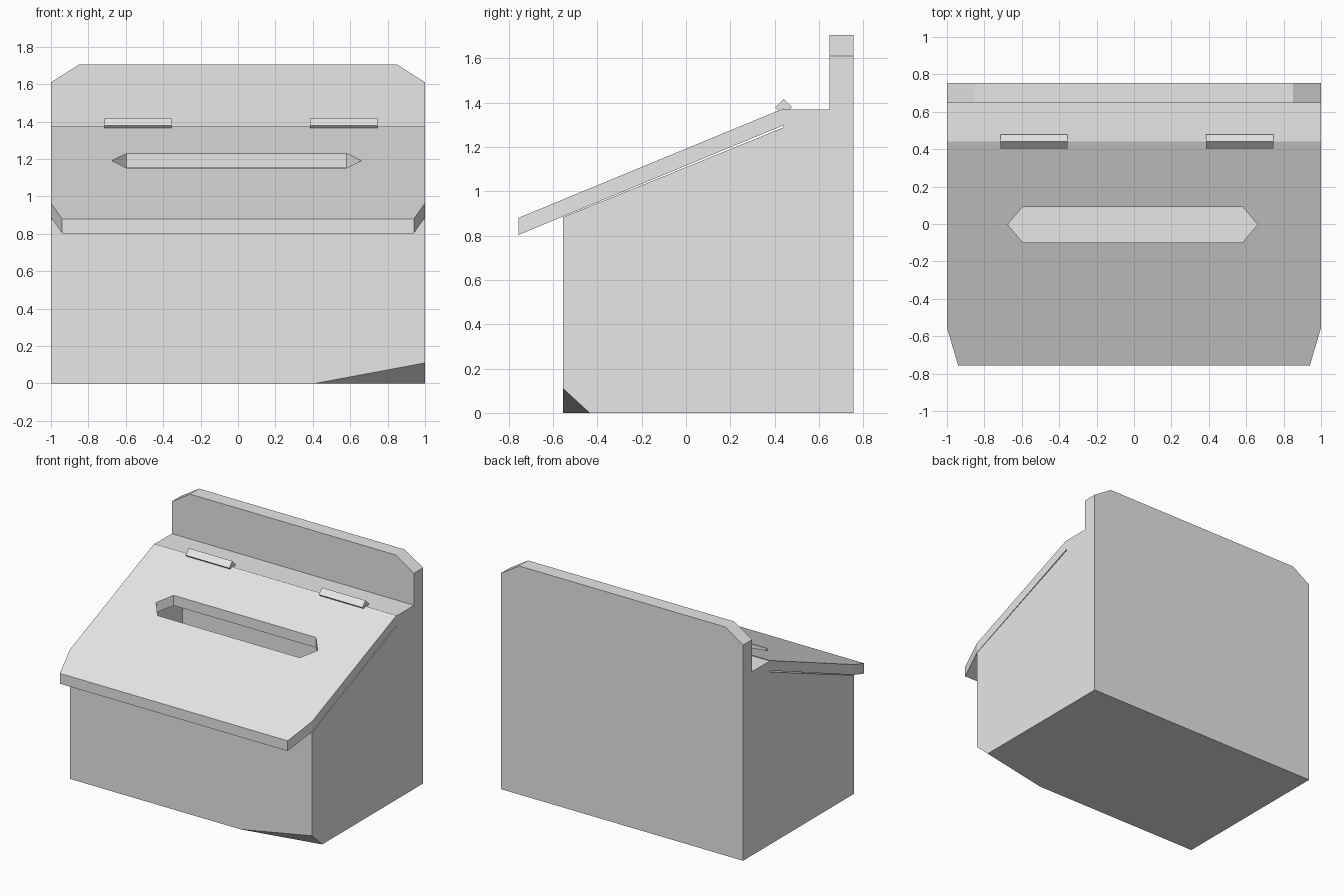
import bpy, bmesh
from mathutils import Vector

if "Cube" in bpy.data.objects:
    bpy.data.objects.remove(bpy.data.objects["Cube"])

grey = bpy.data.materials.new("light_grey")
grey.use_nodes = True
grey.diffuse_color = (0.8, 0.8, 0.8, 1)
grey.node_tree.nodes["Principled BSDF"].inputs["Base Color"].default_value = (0.8, 0.8, 0.8, 1)


def prism(name, profile, start, end, axis="x", cuts=()):
    """Extrude a closed profile along an axis, then slice corners off with planes."""
    place = (lambda p, t: (t, p[0], p[1])) if axis == "x" else (lambda p, t: (p[0], p[1], t))
    bm = bmesh.new()
    face = bm.faces.new([bm.verts.new(place(p, start)) for p in profile])
    solid = bmesh.ops.extrude_face_region(bm, geom=[face])
    move = Vector(place((0, 0), end - start))
    bmesh.ops.translate(bm, vec=move, verts=[v for v in solid["geom"] if isinstance(v, bmesh.types.BMVert)])
    for point, normal in cuts:
        bmesh.ops.bisect_plane(bm, geom=bm.verts[:] + bm.edges[:] + bm.faces[:],
                               plane_co=point, plane_no=normal, clear_outer=True)
        bmesh.ops.holes_fill(bm, edges=[e for e in bm.edges if e.is_boundary])
    bmesh.ops.recalc_face_normals(bm, faces=bm.faces)
    mesh = bpy.data.meshes.new(name)
    bm.to_mesh(mesh)
    bm.free()
    mesh.materials.append(grey)
    obj = bpy.data.objects.new(name, mesh)
    bpy.context.collection.objects.link(obj)
    return obj


def carve(obj, cutter):
    """Subtract the cutter and discard it."""
    mod = obj.modifiers.new("carve", "BOOLEAN")
    mod.operation, mod.solver, mod.object = "DIFFERENCE", "EXACT", cutter
    cutter.hide_render = True
    bpy.context.view_layer.objects.active = obj
    bpy.ops.object.modifier_apply(modifier=mod.name)
    bpy.data.objects.remove(cutter)


# Box body with raised back board, clipped top corners and one chipped foot corner
body_profile = [(-0.555, 0), (0.755, 0), (0.755, 1.705), (0.648, 1.705),
                (0.648, 1.37), (0.44, 1.37), (0.44, 1.288), (-0.555, 0.883)]
corner_cuts = [((s * 0.85, 0, 1.705), (s * 0.095, 0, 0.15)) for s in (-1, 1)]
chip_cut = ((1, -0.555, 0.11), (1 / 0.59, -1 / 0.12, -1 / 0.11))
body = prism("box_body", body_profile, -1, 1, cuts=corner_cuts + [chip_cut])

# Hollow interior, open under the lid
inside = [(-0.495, 0.06), (0.69, 0.06), (0.69, 1.25), (0.38, 1.25), (0.38, 1.5), (-0.495, 1.5)]
carve(body, prism("interior_cutter", inside, -0.94, 0.94))

# Sloping lid with tapered front corners
lid_profile = [(-0.757, 0.803), (0.44, 1.298), (0.44, 1.374), (-0.757, 0.88)]
lid_cuts = [((s, -0.555, 0), (s * 0.202, -0.06, 0)) for s in (-1, 1)]
lid = prism("lid", lid_profile, -1, 1, cuts=lid_cuts)

# Pointed slot through the lid
slot = [(-0.675, -0.003), (-0.595, -0.098), (0.58, -0.098),
        (0.66, -0.003), (0.58, 0.092), (-0.595, 0.092)]
carve(lid, prism("slot_cutter", slot, 0.8, 1.6, axis="z"))

# Diamond section hinges
diamond = [(0.403, 1.379), (0.441, 1.417), (0.479, 1.379), (0.441, 1.341)]
for side, x in (("right", -0.715), ("left", 0.385)):
    prism(side + "_hinge", diamond, x, x + 0.36)
